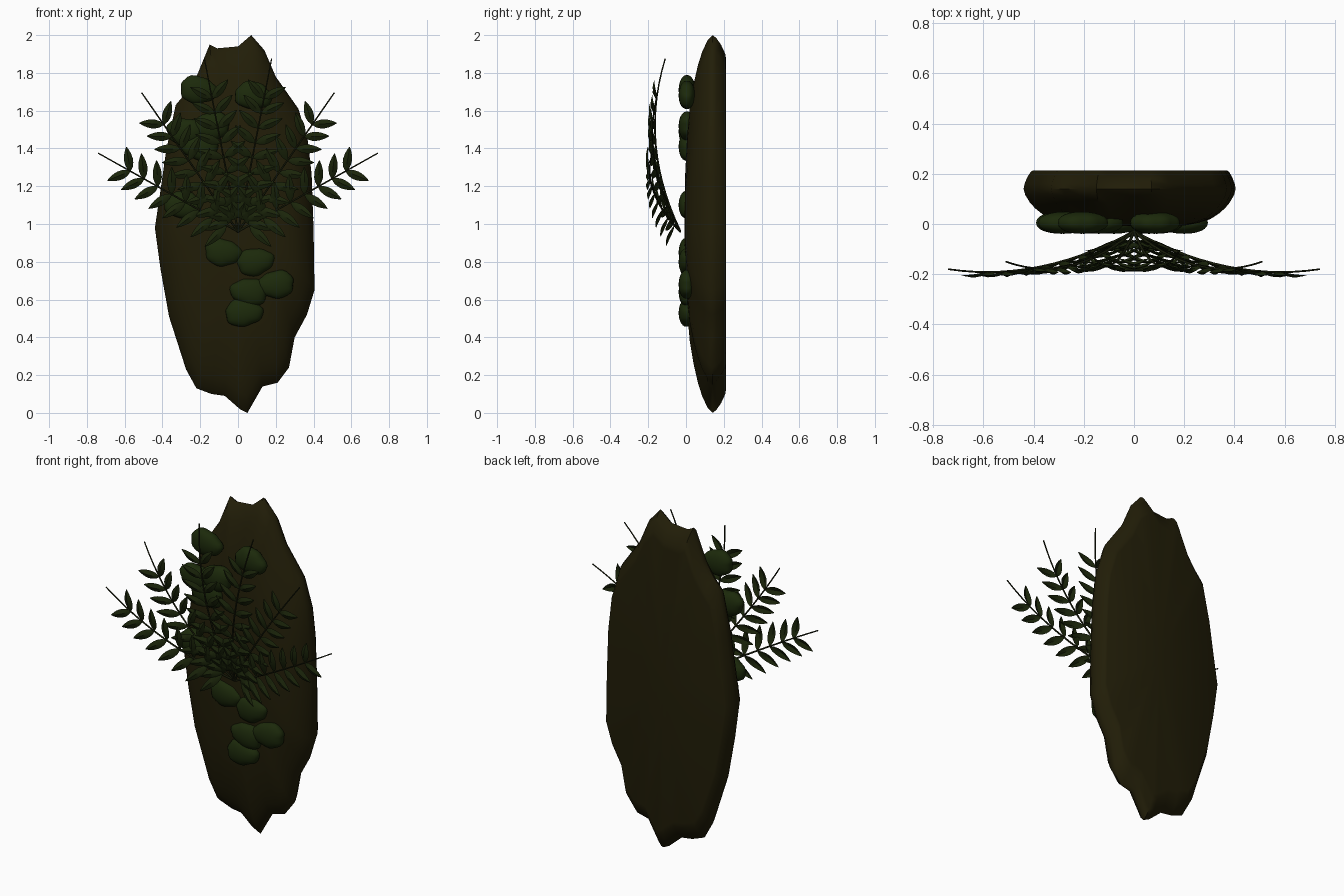
import bpy, bmesh, math, random
from mathutils import Vector

random.seed(4)
cube = bpy.data.objects.get("Cube")
if cube:
    bpy.data.objects.remove(cube)


def material(name, rgb):
    m = bpy.data.materials.new(name)
    m.use_nodes = True
    m.diffuse_color = (*rgb, 1)
    bsdf = m.node_tree.nodes["Principled BSDF"]
    bsdf.inputs["Base Color"].default_value = (*rgb, 1)
    bsdf.inputs["Roughness"].default_value = 0.9
    return m


BARK = material("dark bark", (0.0155, 0.0125, 0.0024))
MOSS = material("moss green", (0.0115, 0.0225, 0.0032))
LEAF = material("leaf green", (0.0105, 0.018, 0.003))
STEM = material("dark stem", (0.010, 0.013, 0.003))


def finish(bm, name, mat, angle=50):
    bmesh.ops.recalc_face_normals(bm, faces=bm.faces)
    mesh = bpy.data.meshes.new(name)
    bm.to_mesh(mesh)
    bm.free()
    mesh.materials.append(mat)
    obj = bpy.data.objects.new(name, mesh)
    bpy.context.collection.objects.link(obj)
    bpy.ops.object.select_all(action="DESELECT")
    obj.select_set(True)
    bpy.context.view_layer.objects.active = obj
    bpy.ops.object.shade_smooth_by_angle(angle=math.radians(angle))
    return obj


# Bark slab: ragged outline, flat back, domed front
OUTLINE = [(-.15, 1.95), (-.11, 1.93), (0, 1.94), (.07, 2), (.14, 1.92), (.2, 1.78),
           (.32, 1.61), (.37, 1.44), (.39, 1.26), (.4, .97), (.405, .65), (.365, .52),
           (.3, .4), (.27, .24), (.21, .16), (.13, .14), (.05, 0), (.01, .02),
           (-.07, .09), (-.14, .1), (-.22, .13), (-.275, .23), (-.365, .51), (-.41, .76),
           (-.44, .98), (-.41, 1.18), (-.38, 1.39), (-.33, 1.63), (-.28, 1.69), (-.22, 1.78)]
# (inset from the outline, depth)
RINGS = [(.13, .213), (.1, .208), (.05, .185), (.015, .16), (0, .14), (.025, .115),
         (.09, .085), (.16, .063), (.26, .04), (.38, .02), (.55, .005), (.75, -.005)]


def bark():
    bm = bmesh.new()
    rings = []
    for inset, y in RINGS:
        kx, kz = 1 - inset * .65, 1 - inset
        rings.append([bm.verts.new((x * kx, y, 1 + (z - 1) * kz)) for x, z in OUTLINE])
    n = len(OUTLINE)
    for a, b in zip(rings, rings[1:]):
        for i in range(n):
            j = (i + 1) % n
            bm.faces.new((a[i], a[j], b[j], b[i]))
    for ring, y in ((rings[0], .213), (rings[-1], -.008)):
        centre = bm.verts.new((0, y, 1))
        for i in range(n):
            bm.faces.new((ring[i], ring[(i + 1) % n], centre))
    finish(bm, "bark_slab", BARK)


# Moss cushions: flattened, rippled pads
PADS = [(-.21, 1.71), (.08, 1.68), (-.28, 1.49), (-.14, 1.52), (-.2, 1.41), (-.29, 1.1),
        (-.08, .85), (.09, .8), (.2, .68), (.06, .64), (.03, .53)]


def moss_pad(index, x, z):
    bm = bmesh.new()
    bmesh.ops.create_uvsphere(bm, u_segments=24, v_segments=14, radius=1)
    phase = random.uniform(0, 6)
    tilt = random.uniform(-.2, .2)
    for v in bm.verts:
        a = math.atan2(v.co.z, v.co.x)
        edge = math.hypot(v.co.x, v.co.z)
        bump = 1 + edge * (.06 * math.sin(3 * a + phase) + .03 * math.sin(7 * a))
        u, w = v.co.x * .1 * bump, v.co.z * .073 * bump
        depth = math.copysign(abs(v.co.y) ** .85, v.co.y) * .044
        v.co = (x + u * math.cos(tilt) - w * math.sin(tilt), .005 + depth,
                z + u * math.sin(tilt) + w * math.cos(tilt))
    finish(bm, f"moss_pad_{index}", MOSS, 60)


# Fern fronds: arching stem carrying paired leaflets
ROOT_Z = .96


def add_leaflet(bm, base, direction, length, width, droop):
    side = Vector((-direction.z, 0, direction.x)).normalized()
    steps = 6
    rows = []
    for i in range(steps + 1):
        t = i / steps
        w = width * max(.04, math.sin(math.pi * t ** .85)) ** .8
        mid = base + direction * (length * t)
        mid.y -= droop * t + .015 * math.sin(math.pi * t)
        rows.append([bm.verts.new(mid + side * w * s + Vector((0, .012 * abs(s) * w / width, 0)))
                     for s in (-1, 0, 1)])
    for a, b in zip(rows, rows[1:]):
        for k in range(2):
            bm.faces.new((a[k], a[k + 1], b[k + 1], b[k]))


def frond(name, tip_x, tip_z, out, back, pairs):
    def point(t):
        return Vector((tip_x * t, -.03 - out * t + back * t * t, ROOT_Z + (tip_z - ROOT_Z) * t))

    curve = bpy.data.curves.new(name + "_stem", "CURVE")
    curve.dimensions = "3D"
    curve.bevel_depth = .005
    curve.bevel_resolution = 1
    curve.use_fill_caps = True
    spline = curve.splines.new("POLY")
    spline.points.add(14)
    for i, p in enumerate(spline.points):
        p.co = (*point(i / 14), 1)
        p.radius = 1.2 - .5 * i / 14
    curve.materials.append(STEM)
    bpy.context.collection.objects.link(bpy.data.objects.new(name + "_stem", curve))

    bm = bmesh.new()
    heading = math.atan2(tip_z - ROOT_Z, tip_x)
    for i in range(pairs):
        t = .08 + .69 * i / (pairs - 1)
        length = .165 - .045 * t
        for s in (-1, 1):
            a = heading + s * math.radians(76 - 32 * t)
            direction = Vector((math.cos(a), 0, math.sin(a)))
            add_leaflet(bm, point(t), direction, length, .024, .05 * (1 - t))
    finish(bm, name + "_leaflets", LEAF)


bark()
for i, (px, pz) in enumerate(PADS):
    moss_pad(i + 1, px, pz)
for side, sign in (("left", 1), ("right", -1)):
    frond(side + "_outer_frond", sign * .74, 1.375, .41, .26, 8)
    frond(side + "_middle_frond", sign * .51, 1.695, .425, .305, 9)
    frond(side + "_inner_frond", sign * .178, 1.875, .44, .36, 9)
